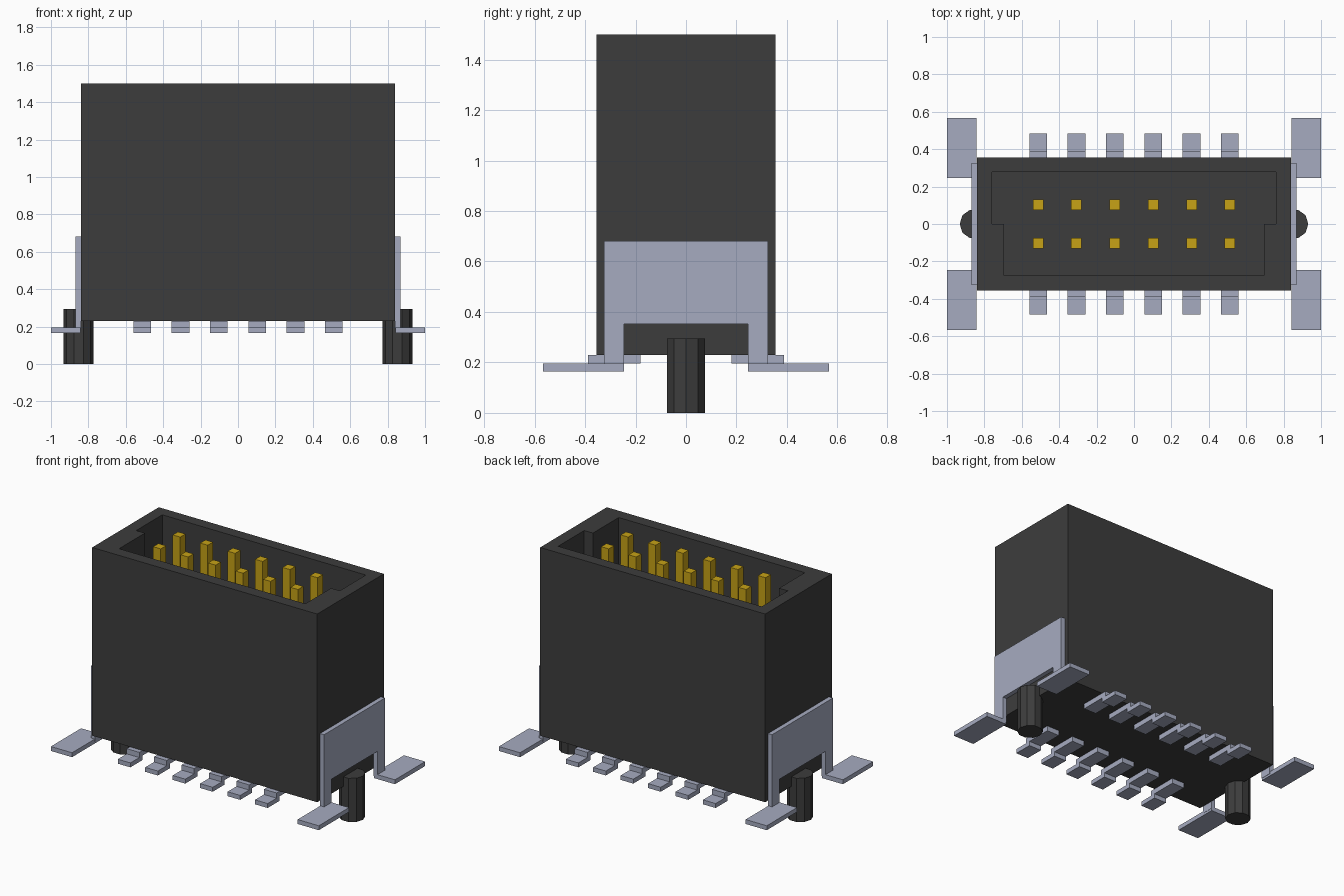
import bpy
import bmesh
import math
from mathutils import Matrix

cube = bpy.data.objects.get("Cube")
if cube:
    bpy.data.objects.remove(cube, do_unlink=True)


def material(name, rgb):
    mat = bpy.data.materials.new(name)
    mat.use_nodes = True
    mat.diffuse_color = (*rgb, 1)
    mat.node_tree.nodes["Principled BSDF"].inputs["Base Color"].default_value = (*rgb, 1)
    return mat


BLACK = material("black plastic", (0.046, 0.046, 0.046))
TIN = material("tin plating", (0.38, 0.41, 0.53))
GOLD = material("gold plating", (0.57, 0.36, 0.008))


def finish(name, bm, mat):
    bmesh.ops.recalc_face_normals(bm, faces=bm.faces[:])
    mesh = bpy.data.meshes.new(name)
    bm.to_mesh(mesh)
    bm.free()
    mesh.materials.append(mat)
    obj = bpy.data.objects.new(name, mesh)
    bpy.context.collection.objects.link(obj)
    return obj


def box(name, x, y, z, mat):
    """Box from (low, high) ranges on each axis."""
    bm = bmesh.new()
    bmesh.ops.create_cube(bm, size=1)
    for v in bm.verts:
        v.co = [r[0] if c < 0 else r[1] for c, r in zip(v.co, (x, y, z))]
    return finish(name, bm, mat)


def extrusion(name, outline, direction, mat):
    """Solid made by sweeping a flat outline of 3D points along a direction."""
    bm = bmesh.new()
    face = bm.faces.new([bm.verts.new(p) for p in outline])
    ext = bmesh.ops.extrude_face_region(bm, geom=[face], use_keep_orig=True)
    moved = [g for g in ext["geom"] if isinstance(g, bmesh.types.BMVert)]
    bmesh.ops.translate(bm, verts=moved, vec=direction)
    return finish(name, bm, mat)


# Shrouded housing: outer box with a stepped cavity open at the top
BASE, FLOOR, TOP = 0.23, 0.5, 1.5
outer = [(-0.84, -0.355), (0.84, -0.355), (0.84, 0.355), (-0.84, 0.355)]
cavity = [(-0.695, -0.275), (0.695, -0.275), (0.695, 0), (0.76, 0),
          (0.76, 0.278), (-0.76, 0.278), (-0.76, 0), (-0.695, 0)]
bm = bmesh.new()
rim_edges = []
for outline, low in ((outer, BASE), (cavity, FLOOR)):
    lower = [bm.verts.new((x, y, low)) for x, y in outline]
    upper = [bm.verts.new((x, y, TOP)) for x, y in outline]
    bm.faces.new(lower)
    n = len(outline)
    for i in range(n):
        j = (i + 1) % n
        bm.faces.new((lower[i], lower[j], upper[j], upper[i]))
        rim_edges.append(bm.edges.get((upper[i], upper[j])))
bmesh.ops.triangle_fill(bm, edges=rim_edges, use_beauty=True)
finish("housing", bm, BLACK)

# Two rows of contact pins with stepped solder leads
for row, s in (("front", -1), ("back", 1)):
    for i in range(6):
        x = (i - 2.5) * 0.205
        y = s * 0.104
        box(f"{row}_pin_{i + 1}", (x - 0.028, x + 0.028), (y - 0.028, y + 0.028),
            (FLOOR - 0.02, TOP), GOLD)
        profile = [(0.18, 0.23), (0.388, 0.23), (0.388, 0.195), (0.483, 0.195),
                   (0.483, 0.165), (0.355, 0.165), (0.355, 0.195), (0.18, 0.195)]
        extrusion(f"{row}_solder_lead_{i + 1}",
                  [(x - 0.047, s * py, pz) for py, pz in profile], (0.094, 0, 0), TIN)

# Hold-down clips and locating pegs on both ends
for side, s in (("left", 1), ("right", -1)):
    plate = [(-0.325, 0.18), (-0.245, 0.18), (-0.245, 0.352), (0.245, 0.352),
             (0.245, 0.18), (0.325, 0.18), (0.325, 0.682), (-0.325, 0.682)]
    extrusion(f"{side}_clip_plate", [(s * 0.84, y, z) for y, z in plate],
              (s * 0.03, 0, 0), TIN)
    for end, t in (("front", -1), ("back", 1)):
        box(f"{side}_{end}_clip_foot", sorted((s * 0.842, s * 1.0)),
            sorted((t * 0.245, t * 0.567)), (0.165, 0.195), TIN)

    bm = bmesh.new()
    bmesh.ops.create_cone(bm, cap_ends=True, segments=10, radius1=0.08, radius2=0.08,
                          depth=0.295,
                          matrix=Matrix.Translation((s * 0.852, 0, 0.1475))
                          @ Matrix.Rotation(math.pi / 2, 4, "Z"))
    # Turn one corner of the peg to point outwards
    tip = max(bm.verts, key=lambda v: s * v.co.x).co
    angle = math.atan2(tip.y, s * (tip.x - s * 0.852))
    bmesh.ops.rotate(bm, verts=bm.verts[:], cent=(s * 0.852, 0, 0),
                     matrix=Matrix.Rotation(-s * angle, 3, "Z"))
    finish(f"{side}_locating_peg", bm, BLACK)
